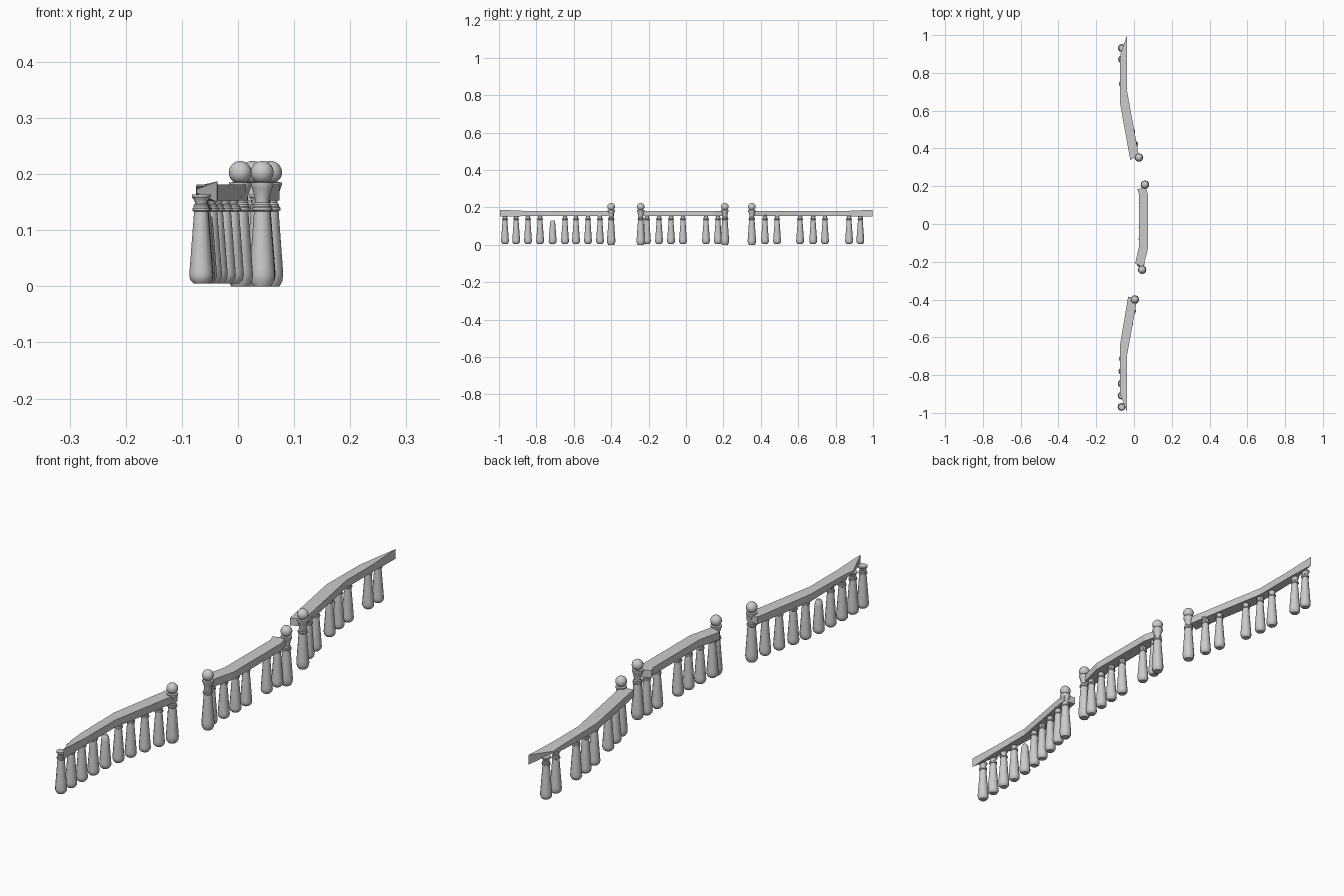
import bpy, bmesh, math

if "Cube" in bpy.data.objects:
    bpy.data.objects.remove(bpy.data.objects["Cube"])

SIDES = 12


def make_object(name, verts, faces, smooth=False):
    mesh = bpy.data.meshes.new(name)
    mesh.from_pydata(verts, [], faces)
    bm = bmesh.new()
    bm.from_mesh(mesh)
    bmesh.ops.recalc_face_normals(bm, faces=bm.faces)
    bm.to_mesh(mesh)
    bm.free()
    ob = bpy.data.objects.new(name, mesh)
    bpy.context.collection.objects.link(ob)
    if smooth:
        bpy.ops.object.select_all(action='DESELECT')
        ob.select_set(True)
        bpy.context.view_layer.objects.active = ob
        bpy.ops.object.shade_smooth_by_angle(angle=math.radians(35))
    return ob


def lathe(name, profile, x, y):
    # closed turned post from (radius, height) pairs
    verts, faces = [], []
    for r, z in profile:
        for i in range(SIDES):
            a = 2 * math.pi * i / SIDES
            verts.append((x + r * math.cos(a), y + r * math.sin(a), z))
    for k in range(len(profile) - 1):
        for i in range(SIDES):
            j = (i + 1) % SIDES
            faces.append((k * SIDES + i, k * SIDES + j,
                          (k + 1) * SIDES + j, (k + 1) * SIDES + i))
    faces.append(tuple(range(SIDES)))
    faces.append(tuple(range(len(verts) - SIDES, len(verts))))
    return make_object(name, verts, faces, True)


def rail(name, stations):
    # each station: left (x, y, z0, z1) and right (x, y, z0, z1)
    verts, faces = [], []
    for l, r in stations:
        for x, y, z0, z1 in (l, r):
            verts += [(x, y, z0), (x, y, z1)]
    for k in range(len(stations) - 1):
        o = 4 * k
        for a, b in ((0, 1), (1, 3), (3, 2), (2, 0)):
            faces.append((o + a, o + b, o + 4 + b, o + 4 + a))
    o = 4 * (len(stations) - 1)
    faces += [(0, 1, 3, 2), (o, o + 1, o + 3, o + 2)]
    return make_object(name, verts, faces)


def path_x(y, pts=((-1, -.066), (-.85, -.065), (-.7, -.058), (-.6, -.042),
                   (-.40, .003), (-.21, .035), (-.1, .045), (.12, .046),
                   (.2, .045), (.36, .015), (.6, -.04), (.7, -.057),
                   (.85, -.063), (1, -.066))):
    # sideways position of the balusters along the winding line
    for (y0, x0), (y1, x1) in zip(pts, pts[1:]):
        if y <= y1:
            return x0 + (x1 - x0) * (y - y0) / (y1 - y0)


# turned profiles
BODY = [(.013, .005), (.019, .011), (.021, .019), (.0205, .028), (.0125, .133)]
TOP = [(.0155, .135), (.0155, .139), (.0135, .141), (.0135, .145),
       (.0105, .147), (.012, .153), (.0165, .159), (.0165, .164)]
BROKEN = [(r, z) for r, z in BODY[:4]] + [(.0145, .108), (.013, .122), (.007, .131)]
NEWEL = [(.016, 0), (.021, .009), (.0225, .02), (.022, .03), (.0145, .133),
         (.018, .136), (.018, .140), (.0155, .142), (.0155, .146), (.0125, .149),
         (.0135, .160), (.018, .175), (.020, .180), (.020, .185), (.010, .186)]

# balusters, with gaps where some are missing
ROWS = {
    "near": (-.968, -.908, -.845, -.78, -.647, -.588, -.524, -.46),
    "middle": (-.209, -.144, -.08, -.016, .107, .171),
    "far": (.422, .487, .61, .68, .743, .872, .932),
}
for row, ys in ROWS.items():
    for y in ys:
        lathe(row + "_baluster", BODY + TOP, path_x(y), y)
lathe("broken_baluster", BROKEN, path_x(-.713), -.713)

# newel posts with ball finials
for x, y in ((.004, -.400), (.043, -.242), (.058, .208), (.026, .352)):
    lathe("newel_post", NEWEL, x, y)
    bpy.ops.mesh.primitive_uv_sphere_add(segments=16, ring_count=10, radius=.0205,
                                         location=(x, y, .203))
    bpy.context.object.name = "ball_finial"
    bpy.ops.object.shade_smooth_by_angle()

# handrail sections
B, T = .153, .181
rail("near_rail", [
    ((-.074, -.90, .166, .173), (-.037, -.995, .150, .187)),
    ((-.075, -.84, .158, .178), (-.036, -.86, B, T)),
    ((-.074, -.64, B, T), (-.036, -.69, B, T)),
    ((-.031, -.385, B, T), (.018, -.390, B, T))])
rail("middle_rail", [
    ((.006, -.210, B, T), (.050, -.228, B, T)),
    ((.027, -.116, B, T), (.074, -.13, B, T)),
    ((.027, .158, B, T), (.074, .15, B, T)),
    ((.016, .182, B, T), (.062, .200, B, T))])
rail("far_rail", [
    ((-.020, .340, B, T), (.026, .360, B, T)),
    ((-.074, .64, B, T), (-.036, .70, B, T)),
    ((-.075, .84, .158, .178), (-.036, .86, B, T)),
    ((-.072, .90, .166, .173), (-.037, .998, .150, .187))])
